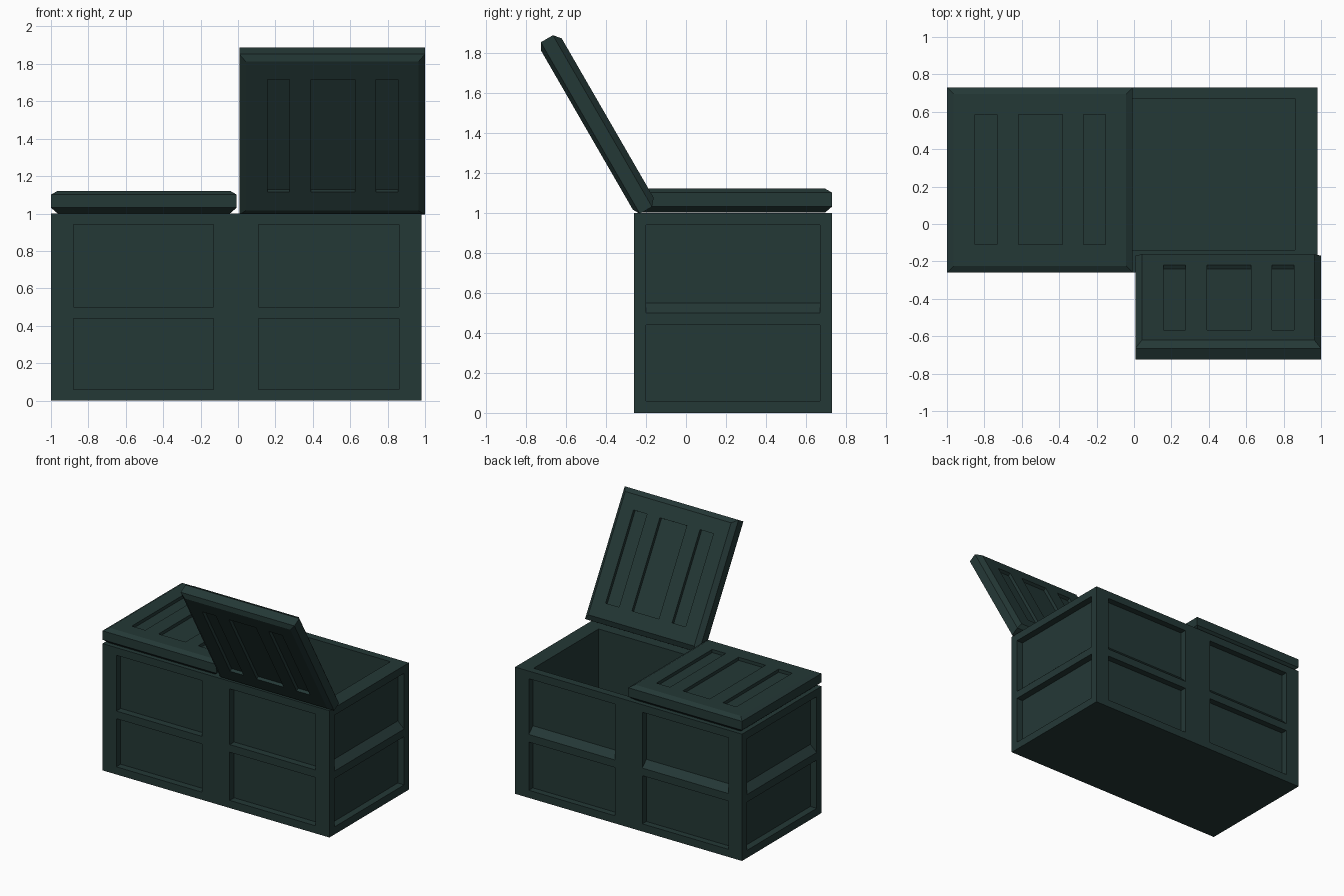
import bpy, bmesh, math
from mathutils import Vector

if "Cube" in bpy.data.objects:
    bpy.data.objects.remove(bpy.data.objects["Cube"])

paint = bpy.data.materials.new("dark green paint")
paint.diffuse_color = (0.0176, 0.0395, 0.0369, 1)
paint.use_nodes = True
paint.node_tree.nodes["Principled BSDF"].inputs["Base Color"].default_value = paint.diffuse_color


def mesh_object(name, bm):
    bmesh.ops.recalc_face_normals(bm, faces=bm.faces)
    me = bpy.data.meshes.new(name)
    bm.to_mesh(me)
    bm.free()
    me.materials.append(paint)
    ob = bpy.data.objects.new(name, me)
    bpy.context.collection.objects.link(ob)
    return ob


def prism(name, pts, along):
    """Extrude a flat outline of 3D points along a vector."""
    bm = bmesh.new()
    face = bm.faces.new([bm.verts.new(p) for p in pts])
    new = bmesh.ops.extrude_face_region(bm, geom=[face])["geom"]
    bmesh.ops.translate(bm, vec=Vector(along),
                        verts=[g for g in new if isinstance(g, bmesh.types.BMVert)])
    return mesh_object(name, bm)


def box(name, x0, x1, y0, y1, z0, z1):
    return prism(name, [(x0, y0, z0), (x1, y0, z0), (x1, y1, z0), (x0, y1, z0)],
                 (0, 0, z1 - z0))


def cut(ob, cutters):
    bpy.context.view_layer.objects.active = ob
    for c in cutters:
        m = ob.modifiers.new("cut", 'BOOLEAN')
        m.operation, m.solver, m.object = 'DIFFERENCE', 'EXACT', c
        bpy.ops.object.modifier_apply(modifier=m.name)
        bpy.data.objects.remove(c)


# Chest body with open interior
X0, X1, Y0, Y1 = -1.0, 0.98, -0.26, 0.73
body = box("chest_body", X0, X1, Y0, Y1, 0, 1)
cutters = [box("interior", -0.88, 0.86, -0.14, 0.67, 0.08, 1.2)]


def panel(origin, inward, start, end, axis, depth, sill):
    """Lower and upper recess on one side; the upper sill may slope."""
    for z0, z1, s in ((0.06, 0.44, 0), (0.50, 0.94, sill)):
        prof = [(-0.1, z0), (0, z0), (depth, z0 + s), (depth, z1), (-0.1, z1)]
        base = Vector(origin) + Vector(axis) * start
        pts = [base + Vector(inward) * d + Vector((0, 0, z)) for d, z in prof]
        cutters.append(prism("recess", pts, Vector(axis) * (end - start)))


# Recessed panels: front and back in pairs, one on each end
for a, b in ((-0.88, -0.13), (0.11, 0.86)):
    panel((0, Y0, 0), (0, 1, 0), a, b, (1, 0, 0), 0.055, 0)
    panel((0, Y1, 0), (0, -1, 0), a, b, (1, 0, 0), 0.05, 0.05)
panel((X1, 0, 0), (-1, 0, 0), -0.2, 0.67, (0, 1, 0), 0.055, 0.05)
panel((X0, 0, 0), (1, 0, 0), -0.2, 0.67, (0, 1, 0), 0.055, 0.05)
cut(body, cutters)


# Chamfered lid with three slots on both faces, hinge edge on local y = 0
def lid(name, location, angle):
    W, L, T = 0.993, 0.99, 0.12
    bm = bmesh.new()
    rings = []
    for z, i in ((0, 0.035), (0.03, 0), (0.10, 0), (T, 0.035)):
        rings.append([bm.verts.new(p) for p in
                      ((i, i, z), (W - i, i, z), (W - i, L - i, z), (i, L - i, z))])
    for a, b in zip(rings, rings[1:]):
        for k in range(4):
            j = (k + 1) % 4
            bm.faces.new((a[k], a[j], b[j], b[k]))
    bm.faces.new(rings[0])
    bm.faces.new(rings[-1])
    ob = mesh_object(name, bm)
    slots = []
    for a, b in ((0.15, 0.268), (0.383, 0.618), (0.73, 0.848)):
        for z0, z1 in ((-0.1, 0.025), (T - 0.025, T + 0.1)):
            slots.append(box("slot", a, b, 0.15, 0.845, z0, z1))
    cut(ob, slots)
    ob.location = location
    ob.rotation_euler = (math.radians(angle), 0, 0)


lid("closed_lid", (-1.0, Y0, 1.001), 0)
lid("open_lid", (0.007, -0.144, 1.045), 120)
